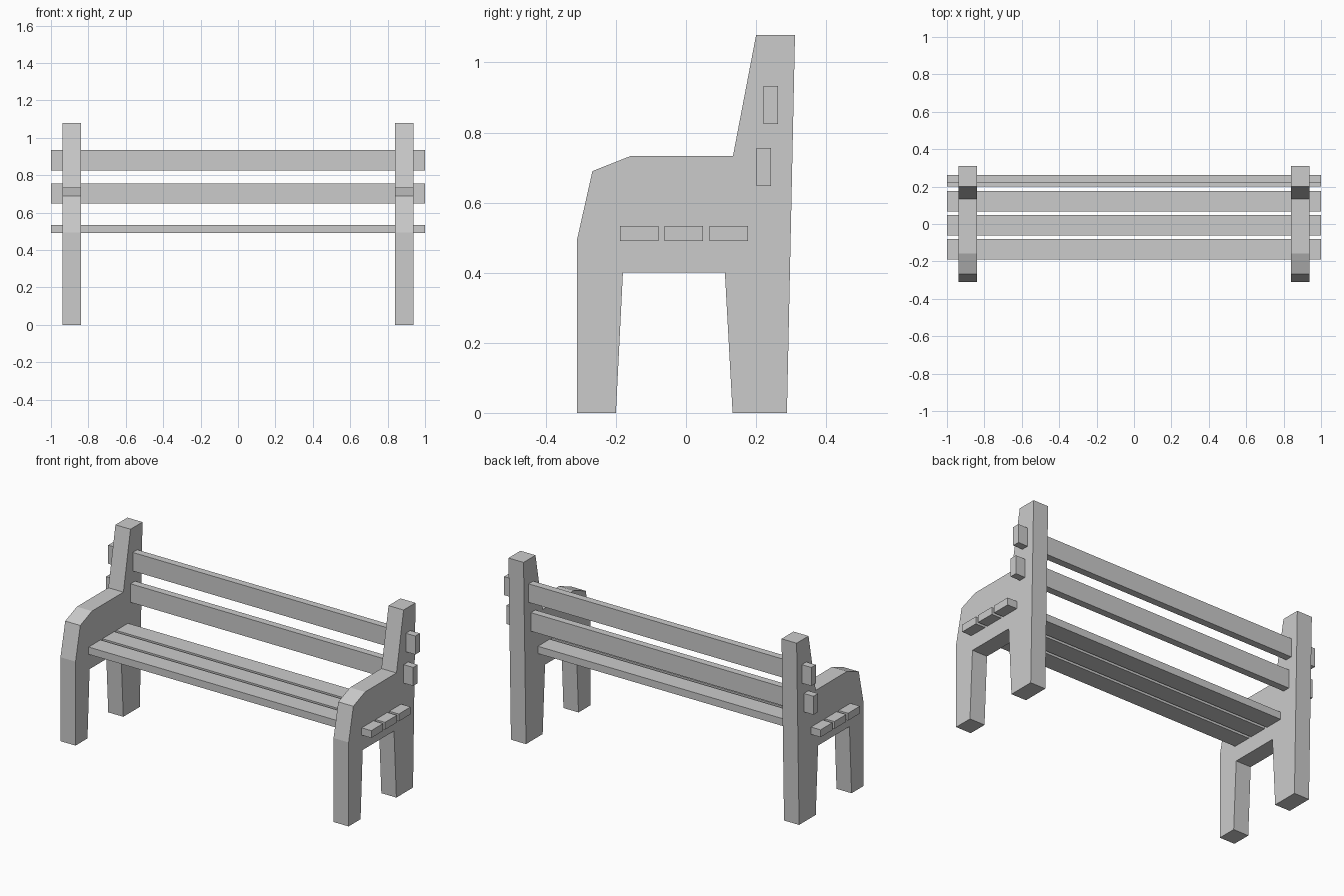
import bpy
import bmesh
from mathutils import Matrix

if "Cube" in bpy.data.objects:
    bpy.data.objects.remove(bpy.data.objects["Cube"])

# Side outline of an end frame (y, z): legs, armrest and back post in one piece
PROFILE = [
    (-0.311, 0), (-0.20, 0), (-0.18, 0.40), (0.111, 0.40), (0.133, 0),
    (0.288, 0), (0.311, 1.078), (0.20, 1.078), (0.134, 0.733),
    (-0.158, 0.733), (-0.267, 0.69), (-0.311, 0.494),
]


def add_object(name, bm):
    bmesh.ops.recalc_face_normals(bm, faces=bm.faces)
    mesh = bpy.data.meshes.new(name)
    bm.to_mesh(mesh)
    bm.free()
    obj = bpy.data.objects.new(name, mesh)
    bpy.context.collection.objects.link(obj)
    return obj


def end_frame(name, x0, x1):
    bm = bmesh.new()
    face = bm.faces.new([bm.verts.new((x0, y, z)) for y, z in PROFILE])
    out = bmesh.ops.extrude_face_region(bm, geom=[face], use_keep_orig=True)
    verts = [v for v in out["geom"] if isinstance(v, bmesh.types.BMVert)]
    bmesh.ops.translate(bm, verts=verts, vec=(x1 - x0, 0, 0))
    return add_object(name, bm)


def slat(name, y, z, depth, height):
    bm = bmesh.new()
    bmesh.ops.create_cube(bm, size=1, matrix=Matrix.Translation((0, y, z))
                          @ Matrix.Diagonal((2.0, depth, height, 1)))
    return add_object(name, bm)


# End frames
end_frame("left_end_frame", -0.938, -0.84)
end_frame("right_end_frame", 0.84, 0.938)

# Seat slats
for i in range(3):
    slat(f"seat_slat_{i + 1}", -0.134 + i * 0.128, 0.512, 0.11, 0.043)

# Backrest slats
slat("lower_back_slat", 0.222, 0.702, 0.042, 0.109)
slat("upper_back_slat", 0.242, 0.879, 0.042, 0.109)
